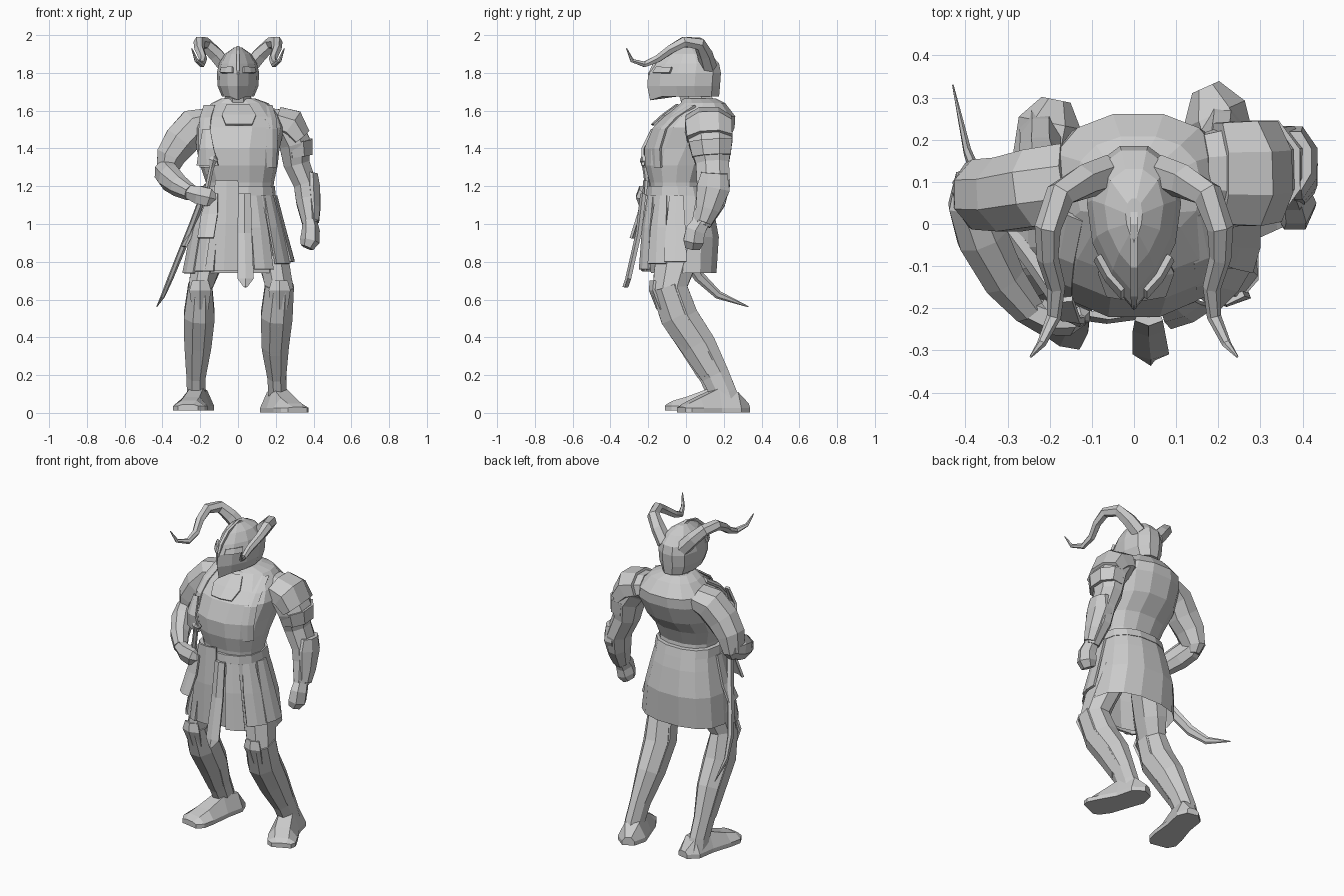
import bpy, bmesh, math
from mathutils import Vector


def build(name, rings, closed=True, caps=True, thick=0.0):
    """Skin a list of point rings into one flat-shaded object."""
    bm = bmesh.new()
    vr = [[bm.verts.new(p) for p in r] for r in rings]
    n = len(vr[0])
    for a, b in zip(vr, vr[1:]):
        for i in range(n if closed else n - 1):
            j = (i + 1) % n
            bm.faces.new((a[i], a[j], b[j], b[i]))
    if caps and closed:
        bm.faces.new(vr[0][::-1])
        bm.faces.new(vr[-1])
    bmesh.ops.recalc_face_normals(bm, faces=bm.faces)
    me = bpy.data.meshes.new(name)
    bm.to_mesh(me)
    bm.free()
    ob = bpy.data.objects.new(name, me)
    bpy.context.collection.objects.link(ob)
    if thick:
        m = ob.modifiers.new("thickness", 'SOLIDIFY')
        m.thickness, m.offset = thick, 0
    return ob


def spow(v, e):
    return math.copysign(abs(v) ** e, v)


def loft(name, rows, n=12, e=0.85, caps=True):
    """rows: (centre x, front y, back y, z, half width)"""
    rings = []
    for cx, y0, y1, z, rx in rows:
        rings.append([(cx + rx * spow(math.cos(t), e),
                       (y0 + y1) / 2 + (y1 - y0) / 2 * spow(math.sin(t), e), z)
                      for t in (2 * math.pi * i / n for i in range(n))])
    return build(name, rings, caps=caps)


def tube(name, pts, ref, n=8):
    """pts: (x, y, z, radius along ref, radius across)"""
    P = [Vector(p[:3]) for p in pts]
    rings = []
    for i, p in enumerate(pts):
        t = (P[min(i + 1, len(P) - 1)] - P[max(i - 1, 0)]).normalized()
        a = Vector(ref)
        a = (a - t * a.dot(t)).normalized()
        b = t.cross(a)
        rings.append([P[i] + a * p[3] * math.cos(u) + b * p[4] * math.sin(u)
                      for u in (2 * math.pi * (k + .5) / n for k in range(n))])
    return build(name, rings)


def strip(name, pts, w=(1, 0, 0), bulge=0.0, thick=0.014):
    """Cloth or plate strip. pts: (x, y, z, half width); bulge creases the middle outward."""
    w = Vector(w).normalized()
    out = Vector((w.y, -w.x, 0))
    rings = [[Vector(p[:3]) - w * p[3], Vector(p[:3]) + out * bulge, Vector(p[:3]) + w * p[3]] for p in pts]
    return build(name, rings, closed=False, thick=thick)


# Torso and neck
loft("torso", [(.01, -.19, .1, 1.14, .175), (.01, -.195, .09, 1.22, .18), (.005, -.22, .13, 1.31, .205),
               (0, -.225, .215, 1.4, .22), (.01, -.18, .262, 1.51, .235), (.01, -.12, .265, 1.57, .215),
               (.01, -.03, .21, 1.64, .15), (0, -.02, .16, 1.665, .09)], n=14)
tube("neck", [(0, .09, 1.6, .09, .09), (0, .05, 1.66, .075, .085), (0, .03, 1.74, .075, .085)], (1, 0, 0))

# Breastplate straps, collar plate and side flap
for s in (-1, 1):
    strip("chest_strap", [(s * .15, .03, 1.625, .035), (s * .17, -.07, 1.56, .035),
                          (s * .175, -.125, 1.5, .035), (s * .175, -.155, 1.4, .035),
                          (s * .17, -.15, 1.3, .035)], (1, s * .7, 0), .008)
strip("collar_plate", [(0, -.04, 1.63, .06), (.005, -.115, 1.575, .09), (.005, -.17, 1.525, .07)],
      bulge=.012, thick=.01)
strip("side_flap", [(-.165, -.17, 1.5, .02), (-.165, -.215, 1.4, .04), (-.16, -.205, 1.31, .06)], (1, -.4, 0), .01)

# Helmet: pointed-front cross-section scaled at each height
half = [(0, -1), (.5, -.66), (.88, -.2), (1, .3), (.8, .78), (.3, 1)]
sect = half + [(-x, y) for x, y in half[::-1] if x > 0]
rows = [(-.19, .175, 1.675, .085), (-.205, .18, 1.73, .108), (-.2, .185, 1.8, .112),
        (-.165, .175, 1.85, .1), (-.11, .13, 1.9, .07), (-.04, .06, 1.935, .02)]
build("helmet", [[(x * rx, (y0 + y1) / 2 + y * (y1 - y0) / 2, z - (.02 if z < 1.7 and y < -.9 else 0))
                  for x, y in sect] for y0, y1, z, rx in rows])
tube("helmet_crest", [(0, -.195, 1.79, .008, .008), (0, -.165, 1.855, .012, .012), (0, -.1, 1.91, .012, .012),
                      (0, 0, 1.935, .012, .012), (0, .1, 1.905, .012, .012), (0, .17, 1.83, .01, .01)],
     (1, 0, 0), 4)
for s in (-1, 1):
    strip("brow_plate", [(s * .055, -.115, 1.83, .05), (s * .058, -.13, 1.8, .055)], (1, s * 1.4, 0), .006)

# Curled horns
for s in (-1, 1):
    tube("horn", [(s * .06, .12, 1.83, .045, .045), (s * .12, .1, 1.9, .042, .042),
                  (s * .175, .07, 1.955, .036, .036), (s * .205, -.01, 1.965, .032, .03),
                  (s * .205, -.08, 1.925, .026, .026), (s * .185, -.15, 1.875, .022, .022),
                  (s * .19, -.22, 1.845, .017, .017), (s * .22, -.285, 1.865, .011, .011),
                  (s * .245, -.315, 1.93, .003, .003)], (s, 0, -.6), 6)

# Hanging arm
tube("straight_arm", [(.16, .12, 1.55, .1, .07), (.25, .12, 1.525, .125, .1), (.3, .13, 1.43, .125, .09),
                      (.31, .14, 1.32, .095, .075), (.355, .145, 1.21, .095, .065), (.365, .13, 1.12, .085, .062),
                      (.38, .08, 1.0, .055, .042)], (0, 1, 0))
tube("straight_fist", [(.38, .08, 1.01, .05, .04), (.385, .05, .965, .06, .048), (.38, .04, .91, .062, .052),
                       (.365, .035, .875, .045, .035)], (0, 1, 0), 6)
tube("arm_band", [(.31, .13, 1.44, .125, .092), (.32, .135, 1.36, .11, .082)], (0, 1, 0))
tube("vambrace", [(.38, .15, 1.27, .075, .045), (.375, .145, 1.19, .095, .065), (.385, .115, 1.08, .07, .055),
                  (.39, .09, 1.01, .05, .042)], (0, 1, 0))
tube("shoulder_plate", [(.2, .12, 1.545, .13, .085), (.275, .12, 1.52, .135, .1), (.325, .125, 1.455, .13, .07)],
     (0, 1, 0))

# Bent arm with hand resting on the hilt
tube("bent_upper_arm", [(-.15, .1, 1.55, .1, .07), (-.23, .085, 1.52, .1, .1), (-.3, .07, 1.44, .095, .1),
                        (-.355, .07, 1.36, .09, .085), (-.38, .07, 1.27, .08, .055), (-.38, .06, 1.23, .05, .03)],
     (0, 1, 0))
tube("bent_forearm", [(-.385, .12, 1.29, .04, .04), (-.385, .05, 1.275, .075, .06), (-.36, -.03, 1.245, .075, .065),
                      (-.31, -.13, 1.2, .06, .055), (-.25, -.205, 1.165, .045, .04)], (0, 0, 1))
tube("bent_hand", [(-.26, -.2, 1.17, .04, .035), (-.21, -.225, 1.155, .055, .04), (-.155, -.23, 1.14, .055, .035),
                   (-.125, -.215, 1.13, .03, .025)], (0, 0, 1), 6)

# Curved sword in its sheath
tube("sword_sheath", [(-.165, -.2, 1.2, .018, .03), (-.24, -.09, 1.0, .018, .032), (-.31, .0, .83, .016, .032),
                      (-.355, .07, .72, .014, .03), (-.395, .17, .625, .01, .022), (-.43, .33, .562, .002, .003)],
     (1, 0, 0), 6)
tube("sword_hilt", [(-.165, -.2, 1.18, .015, .015), (-.14, -.215, 1.3, .014, .016),
                    (-.13, -.22, 1.34, .03, .025), (-.125, -.225, 1.365, .01, .01)], (1, 0, 0), 6)

# Belt and skirt
loft("belt", [(0, -.215, .135, 1.15, .2), (0, -.21, .12, 1.2, .195)], n=14)
loft("skirt", [(0, -.205, .12, 1.19, .188), (0, -.205, .15, 1.08, .212), (0, -.205, .178, .93, .245),
               (.01, -.19, .165, .74, .265)], n=14, caps=False)

# Overlapping skirt panels around the hips
for deg, zb, hw in ((-155, .74, .06), (-128, .75, .06), (-62, .76, .055), (-35, .79, .06),
                    (-8, .8, .06), (188, .88, .055)):
    a = math.radians(deg)
    c, s = math.cos(a), math.sin(a)
    strip("skirt_panel", [(r * c, -.025 + q * s, z, w) for r, q, z, w in
                          ((.195, .18, 1.15, hw * .6), (.24, .205, .98, hw * .85), (.288, .22, zb, hw))],
          (-s / .9, c, 0), .008)

# Hanging cloths at the front
strip("front_cloth", [(-.06, -.21, 1.23, .06), (-.065, -.22, 1.0, .075), (-.075, -.215, .75, .1)], bulge=.01)
strip("centre_tabard", [(.035, -.22, 1.16, .03), (.035, -.245, .95, .035), (.04, -.3, .71, .04),
                        (.04, -.315, .665, .005)], bulge=.012, thick=.02)
strip("hip_cloth", [(-.13, -.215, 1.16, .025), (-.15, -.235, 1.05, .045), (-.17, -.275, .925, .045)],
      (1, -.4, 0), .01)

# Legs, greaves and knee plates
legs = {
    "left": [(-.12, -.02, .95, .1, .12), (-.17, -.06, .78, .085, .115), (-.2, -.085, .66, .066, .1),
             (-.205, -.03, .5, .086, .105), (-.212, .06, .36, .076, .1), (-.222, .14, .2, .055, .078),
             (-.222, .185, .1, .052, .075), (-.222, .2, .03, .055, .08)],
    "right": [(.14, -.02, .95, .1, .12), (.195, -.06, .78, .083, .115), (.22, -.085, .66, .08, .1),
              (.205, -.03, .5, .088, .105), (.197, .07, .35, .076, .1), (.205, .155, .2, .054, .08),
              (.21, .2, .1, .052, .075), (.21, .22, .03, .055, .08)]}
for side, pts in legs.items():
    tube(side + "_leg", pts, (1, 0, 0))
    tube(side + "_greave", [(x, y - .015, z + .015, a * 1.03, b * .96) for x, y, z, a, b in pts[2:6]], (1, 0, 0))
    x, y = pts[2][:2]
    strip(side + "_knee_plate", [(x, y - .08, .7, .04), (x, y - .085, .65, .055), (x, y - .045, .55, .04)],
          bulge=.02)

# Wedge feet with flat soles: (x, y, half width, top height) from heel to toe
feet = {
    "left": (.012, (1, -.2), [(-.185, .295, .035, .05), (-.2, .24, .075, .12), (-.22, .13, .072, .13),
                              (-.245, .01, .085, .085), (-.26, -.06, .085, .065), (-.265, -.1, .055, .045)]),
    "right": (.002, (1, .45), [(.17, .325, .035, .05), (.19, .26, .08, .11), (.22, .16, .075, .13),
                               (.265, .06, .085, .08), (.3, 0, .08, .05), (.315, -.025, .055, .03)])}
for side, (z0, w, pts) in feet.items():
    w = Vector((w[0], w[1], 0)).normalized()
    build(side + "_foot", [[Vector((x, y, 0)) + w * (k * hw) + Vector((0, 0, z)) for k, z in
                            ((-1, z0), (1, z0), (1, z0 + .025), (.5, h), (-.5, h), (-1, z0 + .025))]
                           for x, y, hw, h in pts])
